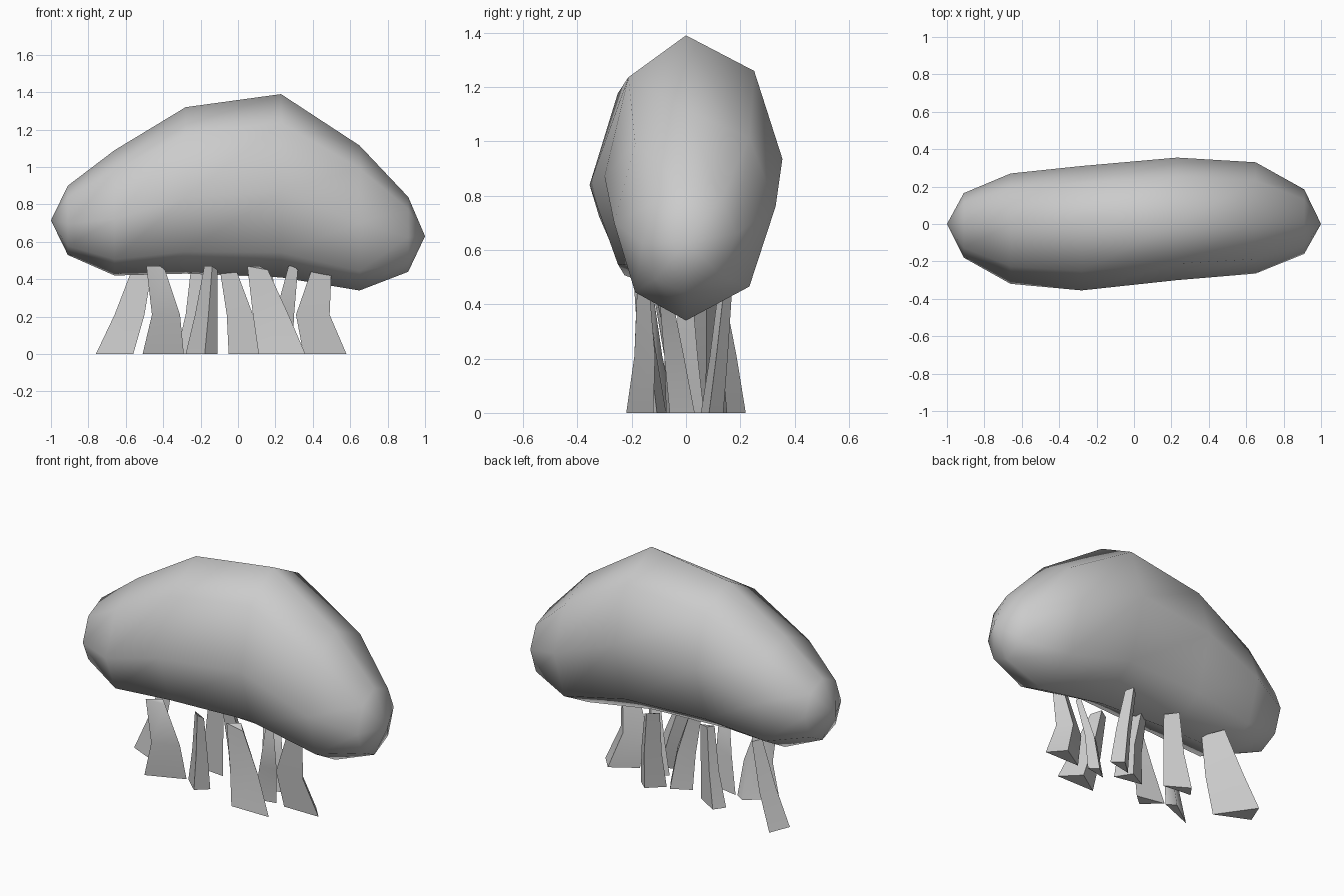
import bpy, bmesh, math
from mathutils import Vector

cube = bpy.data.objects.get("Cube")
if cube:
    bpy.data.objects.remove(cube, do_unlink=True)

grey = bpy.data.materials.new("plain grey")
grey.use_nodes = True
grey.diffuse_color = (0.6, 0.6, 0.6, 1)
grey.node_tree.nodes["Principled BSDF"].inputs["Base Color"].default_value = (0.6, 0.6, 0.6, 1)


def loft(name, rings, tips=None, smooth_angle=180):
    """Skin a list of closed rings; end in tips or flat caps."""
    bm = bmesh.new()
    loops = [[bm.verts.new(p) for p in ring] for ring in rings]
    n = len(loops[0])
    for a, b in zip(loops, loops[1:]):
        for i in range(n):
            j = (i + 1) % n
            bm.faces.new((a[i], a[j], b[j], b[i]))
    for k, loop in enumerate((loops[0], loops[-1])):
        if tips:
            tip = bm.verts.new(tips[k])
            for i in range(n):
                bm.faces.new((loop[i], loop[(i + 1) % n], tip))
        else:
            bm.faces.new(loop)
    bmesh.ops.recalc_face_normals(bm, faces=bm.faces)
    mesh = bpy.data.meshes.new(name)
    bm.to_mesh(mesh)
    bm.free()
    obj = bpy.data.objects.new(name, mesh)
    bpy.context.collection.objects.link(obj)
    mesh.materials.append(grey)
    bpy.ops.object.select_all(action='DESELECT')
    obj.select_set(True)
    bpy.context.view_layer.objects.active = obj
    bpy.ops.object.shade_smooth_by_angle(angle=math.radians(smooth_angle))


# Bean-shaped body: x, bottom z, top z, front y, back y
stations = [
    (-0.91, 0.53, 0.90, -0.18, 0.165),
    (-0.66, 0.42, 1.09, -0.32, 0.27),
    (-0.28, 0.43, 1.32, -0.355, 0.31),
    (0.23, 0.41, 1.39, -0.30, 0.355),
    (0.65, 0.34, 1.115, -0.265, 0.33),
    (0.91, 0.44, 0.84, -0.16, 0.185),
]


def oval(x, low, high, front, back):
    """Eight-sided ring whose sides lean up towards the back."""
    ring = []
    for i in range(8):
        a = math.tau * i / 8
        y = (back if math.sin(a) > 0 else -front) * math.sin(a)
        z = (low + high) / 2 + (high - low) / 2 * math.cos(a)
        ring.append((x, y, z + 0.1 * y * math.sin(a) ** 2))
    return ring


loft("body", [oval(*s) for s in stations],
     tips=[(-1, 0, 0.715), (1, 0, 0.63)])

# Three-sided legs: slant of the wide face, apex offset along x and y (in half
# widths), then foot, knee and top as (left x, right x, y)
legs = {
    "leg_back_right": (-0.45, -0.5, 1.7, [(-0.76, -0.56, 0.05), (-0.66, -0.50, 0.05), (-0.56, -0.46, 0.05)]),
    "leg_front_right": (0.4, 0.5, 0.7, [(-0.51, -0.29, -0.12), (-0.46, -0.31, -0.14), (-0.49, -0.39, -0.16)]),
    "leg_front_middle_right": (-0.2, 0.2, -0.9, [(-0.28, -0.11, -0.09), (-0.23, -0.11, -0.12), (-0.18, -0.11, -0.16)]),
    "leg_back_middle_right": (-0.1, -0.5, 0.8, [(-0.33, -0.15, 0.08), (-0.28, -0.15, 0.08), (-0.25, -0.15, 0.08)]),
    "leg_centre": (-0.2, 0.3, 0.9, [(-0.05, 0.12, -0.01), (-0.06, 0.08, -0.02), (-0.10, -0.01, -0.02)]),
    "leg_front_middle_left": (0.0, 0.2, 0.8, [(0.11, 0.36, -0.22), (0.08, 0.27, -0.19), (0.05, 0.16, -0.18)]),
    "leg_back_middle_left": (0.2, 0.2, 0.9, [(0.09, 0.24, 0.07), (0.10, 0.22, 0.10), (0.09, 0.18, 0.13)]),
    "leg_inner_left": (0.2, 0.2, 0.8, [(0.16, 0.29, -0.06), (0.20, 0.30, -0.07), (0.27, 0.32, -0.12)]),
    "leg_front_left": (0.0, 0.3, 0.8, [(0.35, 0.58, -0.06), (0.31, 0.49, -0.08), (0.40, 0.50, -0.10)]),
}
heights = (0.0, 0.21, 0.47)

for name, (slant, apex_x, apex_y, sections) in legs.items():
    rings = []
    for z, (left, right, y) in zip(heights, sections):
        half, mid = (right - left) / 2, (left + right) / 2
        rings.append([
            Vector((left, y - half * slant, z)),
            Vector((right, y + half * slant, z)),
            Vector((mid + half * apex_x, y + half * apex_y, z)),
        ])
    # Drop one corner of the top so it ends on a slope
    rings[-1][1].z -= 0.02
    loft(name, rings, smooth_angle=70)
